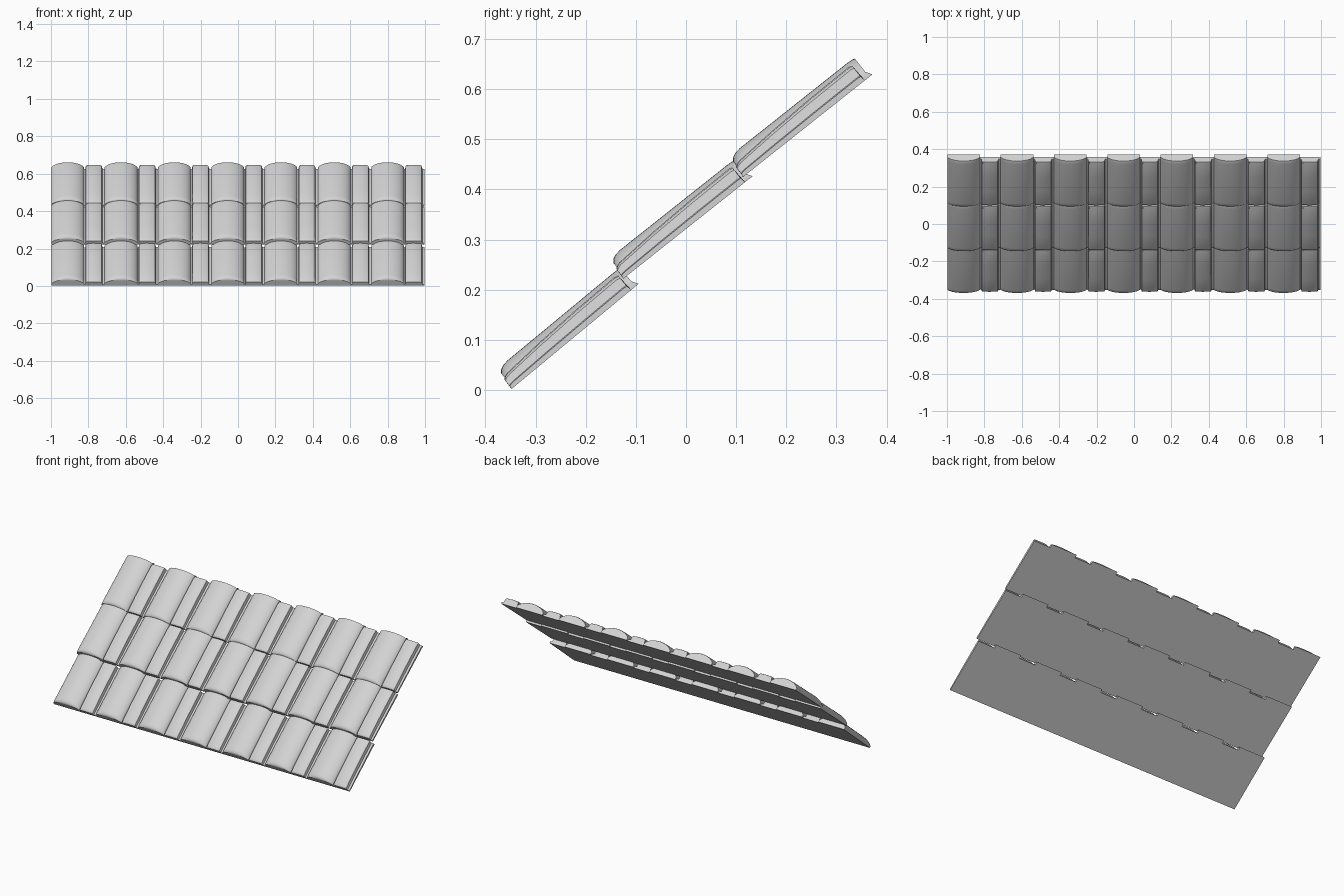
import bpy
import math
from mathutils import Vector

cube = bpy.data.objects.get("Cube")
if cube:
    bpy.data.objects.remove(cube, do_unlink=True)

# One clay colour for the whole roof
clay = bpy.data.materials.new("pale_grey_clay")
clay.use_nodes = True
colour = (0.65, 0.65, 0.65, 1)
clay.diffuse_color = colour
clay.node_tree.nodes["Principled BSDF"].inputs["Base Color"].default_value = colour

COLUMNS, PITCH = 7, 0.285
BARREL = 0.174


def loft(name, profile, stations, foot_back):
    """Closed solid: a profile (x, height) swept along stations (y, height scale)."""
    verts, faces = [], []
    n = len(profile) + 2
    last = len(stations) - 1
    for i, (y, scale) in enumerate(stations):
        foot = 0 if i == 0 else foot_back if i == last else y
        verts.append(Vector((profile[0][0], foot, 0)))
        verts += [Vector((x, y, h * scale)) for x, h in profile]
        verts.append(Vector((profile[-1][0], foot, 0)))
    for i in range(last):
        for j in range(n):
            a, b = i * n + j, i * n + (j + 1) % n
            faces.append((a, b, b + n, a + n))
    faces.append(tuple(reversed(range(n))))
    faces.append(tuple(range(last * n, last * n + n)))
    mesh = bpy.data.meshes.new(name)
    mesh.from_pydata(verts, [], faces)
    mesh.materials.append(clay)
    # Turn all faces outward
    import bmesh
    bm = bmesh.new()
    bm.from_mesh(mesh)
    bmesh.ops.recalc_face_normals(bm, faces=bm.faces)
    bm.to_mesh(mesh)
    bm.free()
    return mesh


# Arched barrel with softened front and back rims
START = math.radians(16)
arch = []
for k in range(17):
    a = math.pi - START - k / 16 * (math.pi - 2 * START)
    arch.append((BARREL / 2 * (1 + math.cos(a) / math.cos(START)), 0.049 * math.sin(a)))
barrel_mesh = loft("barrel", arch,
                   [(0.004, 0.76), (0.009, 0.88), (0.017, 0.96), (0.03, 1),
                    (0.3, 1), (0.314, 0.99), (0.321, 0.95)], 0.329)

# Flat pan with a gutter on both sides, thicker toward the back
pan = [(BARREL, 0.01), (0.181, 0.012), (0.184, 0.034), (0.19, 0.039),
       (0.225, 0.041), (0.262, 0.039), (0.269, 0.034), (0.273, 0.014), (PITCH, 0.012)]
pan_mesh = loft("pan", pan,
                [(0.001, 0.58), (0.006, 0.68), (0.014, 0.74), (0.1, 0.88),
                 (0.2, 0.97), (0.3, 1), (0.308, 0.95)], 0.31)

# Three overlapping courses: y, z and pitch in degrees
courses = [("lower", -0.348, 0.002, 39.6), ("middle", -0.125, 0.222, 38.4),
           ("upper", 0.114, 0.425, 38.4)]
bpy.ops.object.select_all(action="DESELECT")
for course, y, z, slope in courses:
    for c in range(COLUMNS):
        for part, mesh in (("barrel", barrel_mesh), ("pan", pan_mesh)):
            tile = bpy.data.objects.new(f"{course}_{part}_{c + 1}", mesh)
            tile.location = (c * PITCH - COLUMNS * PITCH / 2, y, z)
            tile.rotation_euler.x = math.radians(slope)
            bpy.context.collection.objects.link(tile)
            if c == 0 and course == "lower":
                tile.select_set(True)
                bpy.context.view_layer.objects.active = tile

bpy.ops.object.shade_smooth_by_angle(angle=math.radians(35))
